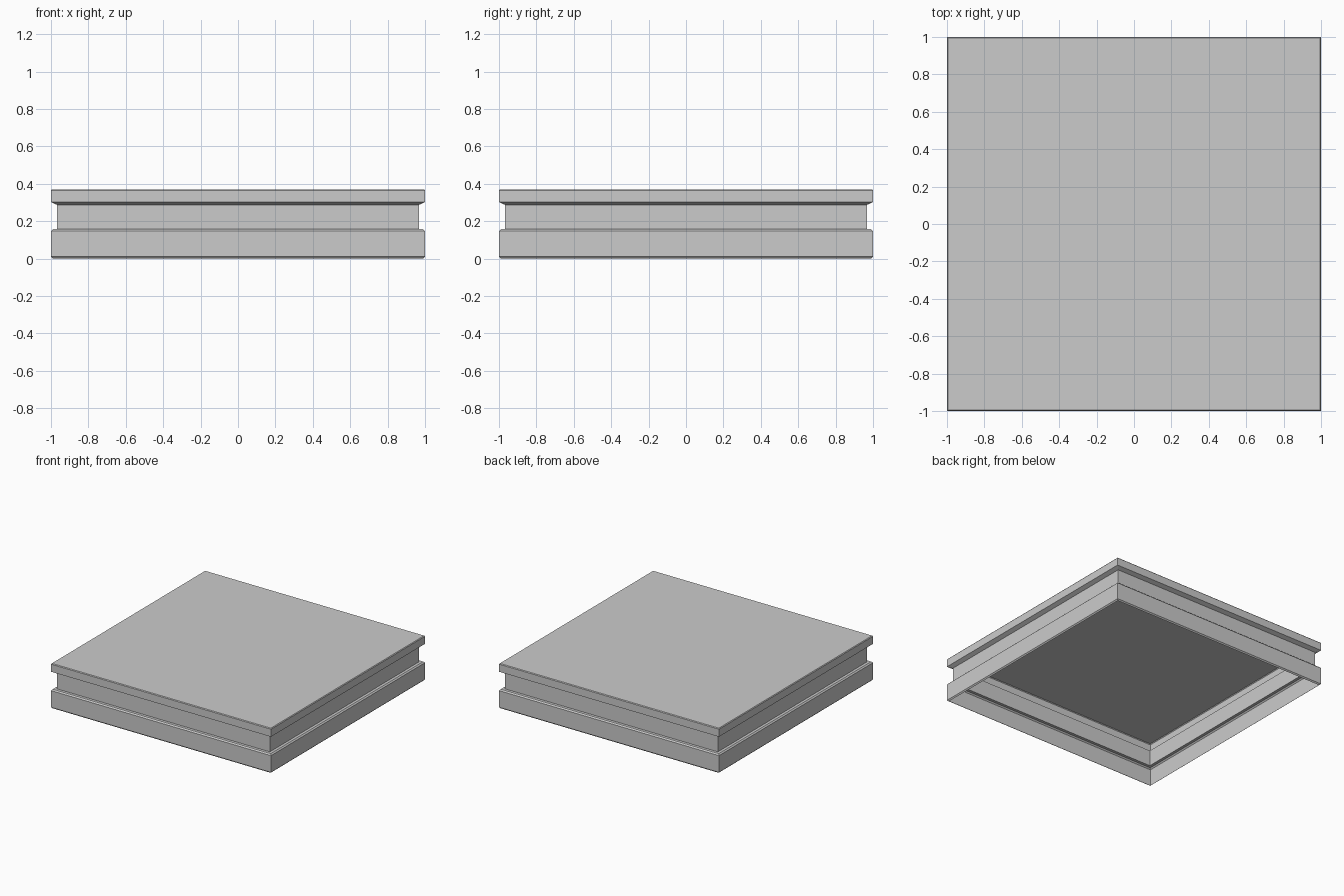
import bpy, bmesh

if "Cube" in bpy.data.objects:
    bpy.data.objects.remove(bpy.data.objects["Cube"])

# Half-width and height of each square ring, from the open bottom rim to the top
PROFILE = [
    (0.99, 0.0), (1.0, 0.01), (1.0, 0.147), (0.99, 0.157),   # base band
    (0.967, 0.157), (0.967, 0.287),                          # recessed groove
    (1.0, 0.302), (1.0, 0.364), (0.995, 0.37),               # top lip
]


def square_ring(bm, half, z):
    corners = [(-1, -1), (1, -1), (1, 1), (-1, 1)]
    return [bm.verts.new((sx * half, sy * half, z)) for sx, sy in corners]


def build_slab(name, profile):
    bm = bmesh.new()
    rings = [square_ring(bm, h, z) for h, z in profile]
    # Side walls swept around the square
    for low, high in zip(rings, rings[1:]):
        for i in range(4):
            j = (i + 1) % 4
            bm.faces.new((low[i], low[j], high[j], high[i]))
    # Flat top, underside left open
    bm.faces.new(rings[-1])
    mesh = bpy.data.meshes.new(name)
    bm.to_mesh(mesh)
    bm.free()
    obj = bpy.data.objects.new(name, mesh)
    bpy.context.collection.objects.link(obj)
    return obj


build_slab("floor_platform", PROFILE)
